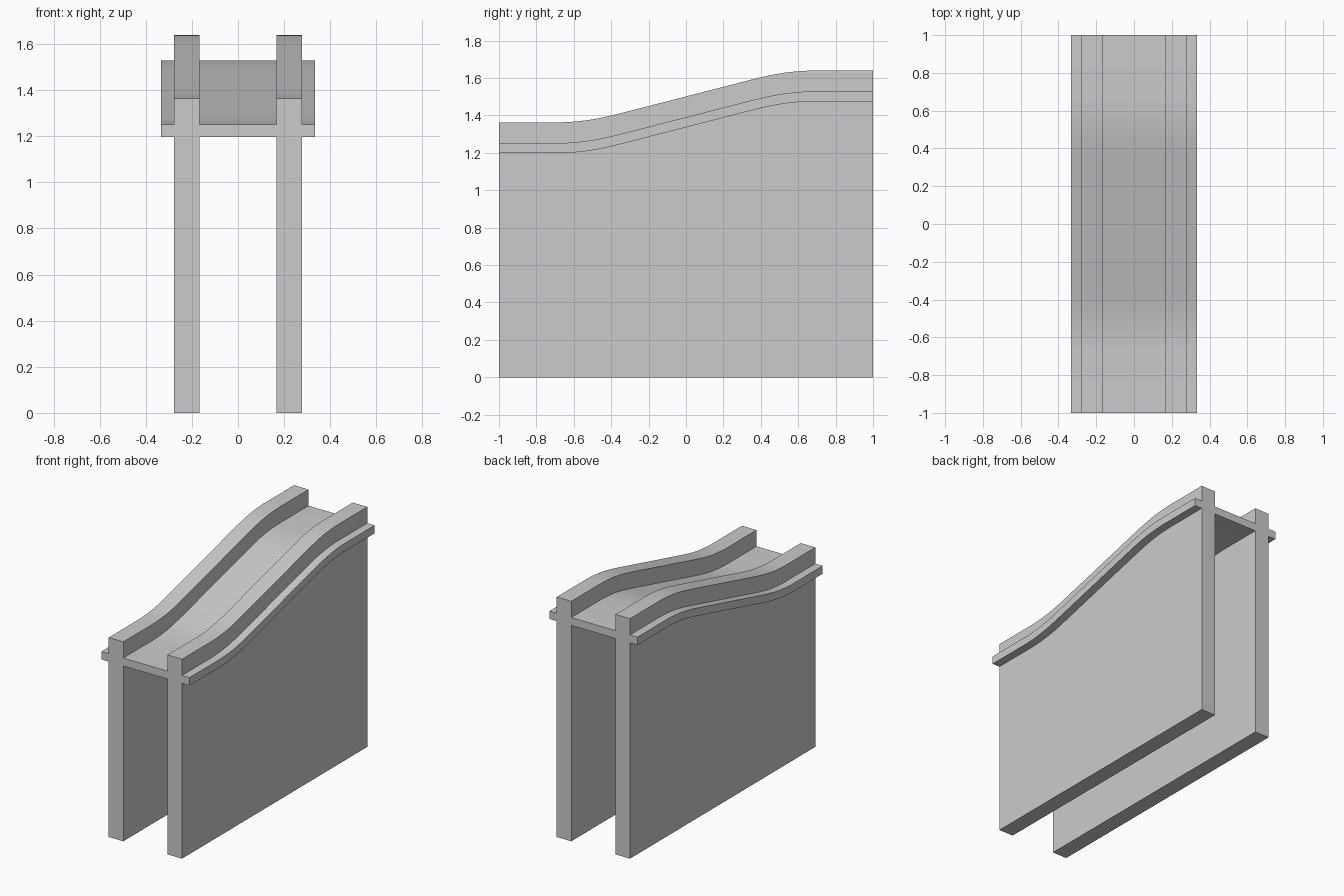
import bpy, bmesh

if "Cube" in bpy.data.objects:
    bpy.data.objects.remove(bpy.data.objects["Cube"])

# Rising guide line: flat, eased ramp, flat (point-symmetric about y = 0)
RISE = 0.277
half = [(-1.0, 0.0), (-0.667, 0.0), (-0.6, 0.0035), (-0.53, 0.011), (-0.465, 0.022),
        (-0.4, 0.0365), (-0.335, 0.0525), (-0.27, 0.069), (-0.2, 0.087)]
curve = half + [(-y, RISE - h) for y, h in reversed(half)]


def swept(name, x0, x1, bottom, top):
    """Extrude a side profile along x; bottom None means flat on the ground."""
    if bottom is None:
        low = [(-1.0, 0.0), (1.0, 0.0)]
    else:
        low = [(y, bottom + h) for y, h in curve]
    outline = low + [(y, top + h) for y, h in reversed(curve)]
    bm = bmesh.new()
    face = bm.faces.new([bm.verts.new((x0, y, z)) for y, z in outline])
    ext = bmesh.ops.extrude_face_region(bm, geom=[face])
    verts = [g for g in ext["geom"] if isinstance(g, bmesh.types.BMVert)]
    bmesh.ops.translate(bm, verts=verts, vec=(x1 - x0, 0, 0))
    bmesh.ops.recalc_face_normals(bm, faces=bm.faces)
    mesh = bpy.data.meshes.new(name)
    bm.to_mesh(mesh)
    bm.free()
    obj = bpy.data.objects.new(name, mesh)
    bpy.context.collection.objects.link(obj)
    bpy.ops.object.select_all(action='DESELECT')
    obj.select_set(True)
    bpy.context.view_layer.objects.active = obj
    bpy.ops.object.shade_smooth_by_angle(angle=0.5)
    return obj


# Deck between the walls
swept("deck", -0.167, 0.167, 1.198, 1.252)

# Side walls with raised parapets, and the outer ledges
for side, s in (("left", -1), ("right", 1)):
    swept(side + "_wall", s * 0.167, s * 0.277, None, 1.363)
    swept(side + "_ledge", s * 0.277, s * 0.333, 1.198, 1.252)
